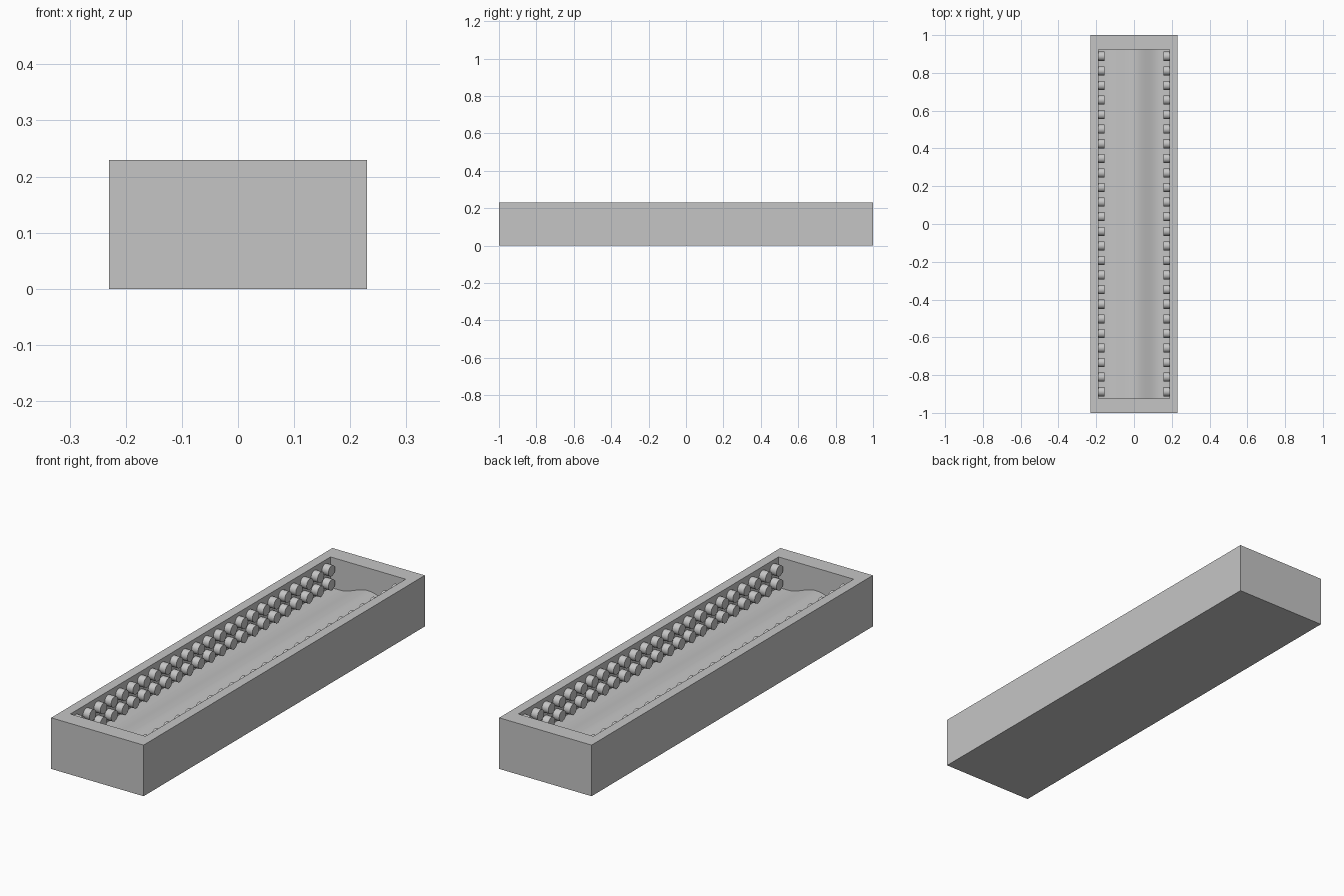
import bpy, bmesh, math
from mathutils import Matrix

if "Cube" in bpy.data.objects:
    bpy.data.objects.remove(bpy.data.objects["Cube"], do_unlink=True)

HALF_W, HALF_L, HEIGHT = 0.23, 1.0, 0.23      # outer tray
IN_W, IN_L, FLOOR = 0.187, 0.925, 0.093       # cavity
HUMP_W, HUMP_H = 0.14, 0.035                  # raised centre of the floor
COUNT, ROW_END = 24, 0.888                    # rollers per row
RADIUS, LENGTH = 0.024, 0.032

grey = bpy.data.materials.new("plain grey")
grey.use_nodes = True
colour = (0.56, 0.56, 0.56, 1)
grey.diffuse_color = colour
grey.node_tree.nodes["Principled BSDF"].inputs["Base Color"].default_value = colour


def finish(name, bm, smooth=False):
    bmesh.ops.recalc_face_normals(bm, faces=bm.faces)
    mesh = bpy.data.meshes.new(name)
    bm.to_mesh(mesh)
    bm.free()
    mesh.materials.append(grey)
    obj = bpy.data.objects.new(name, mesh)
    bpy.context.collection.objects.link(obj)
    if smooth:
        bpy.ops.object.select_all(action="DESELECT")
        obj.select_set(True)
        bpy.context.view_layer.objects.active = obj
        bpy.ops.object.shade_smooth_by_angle(angle=math.radians(35))
    return obj


# Tray: a box whose top is inset and sunk
bm = bmesh.new()
size = Matrix.Diagonal((2 * HALF_W, 2 * HALF_L, HEIGHT, 1))
bmesh.ops.create_cube(bm, size=1, matrix=Matrix.Translation((0, 0, HEIGHT / 2)) @ size)
bm.normal_update()
top = max(bm.faces, key=lambda f: f.calc_center_median().z)
bmesh.ops.inset_individual(bm, faces=[top], thickness=0.02)
for v in top.verts:
    v.co.x = math.copysign(IN_W, v.co.x)
    v.co.y = math.copysign(IN_L, v.co.y)
sunk = bmesh.ops.extrude_discrete_faces(bm, faces=[top])["faces"][0]
rim = [v.co.copy() for v in sunk.verts]
for v in sunk.verts:
    v.co.z = FLOOR - 0.02
# join the sunk face to the rim with the cavity walls
bm.normal_update()
bmesh.ops.remove_doubles(bm, verts=bm.verts, dist=1e-6)
if any(e.is_boundary for e in bm.edges):
    bmesh.ops.bridge_loops(bm, edges=[e for e in bm.edges if e.is_boundary])
finish("tray", bm)

# Floor: a profile with a soft central ridge, run along the length
bm = bmesh.new()
STEPS = 48
profile = []
for i in range(STEPS + 1):
    x = -IN_W + 2 * IN_W * i / STEPS
    rise = HUMP_H * (1 + math.cos(math.pi * x / HUMP_W)) / 2 if abs(x) < HUMP_W else 0
    profile.append((x, FLOOR + rise))
front, back = ([bm.verts.new((x, y, z)) for x, z in profile] for y in (-IN_L, IN_L))
for i in range(STEPS):
    bm.faces.new((front[i], front[i + 1], back[i + 1], back[i]))
finish("ridged_floor", bm, smooth=True)

# Rollers: two rows on each long wall
for side, label in ((1, "left"), (-1, "right")):
    for z, level in ((0.19, "upper"), (0.127, "lower")):
        bm = bmesh.new()
        for i in range(COUNT):
            y = -ROW_END + 2 * ROW_END * i / (COUNT - 1)
            place = Matrix.Translation((side * (IN_W - LENGTH / 2), y, z))
            bmesh.ops.create_cone(bm, cap_ends=True, segments=32, radius1=RADIUS,
                                  radius2=RADIUS, depth=LENGTH,
                                  matrix=place @ Matrix.Rotation(math.pi / 2, 4, "Y"))
        finish(f"{label}_{level}_rollers", bm, smooth=True)
